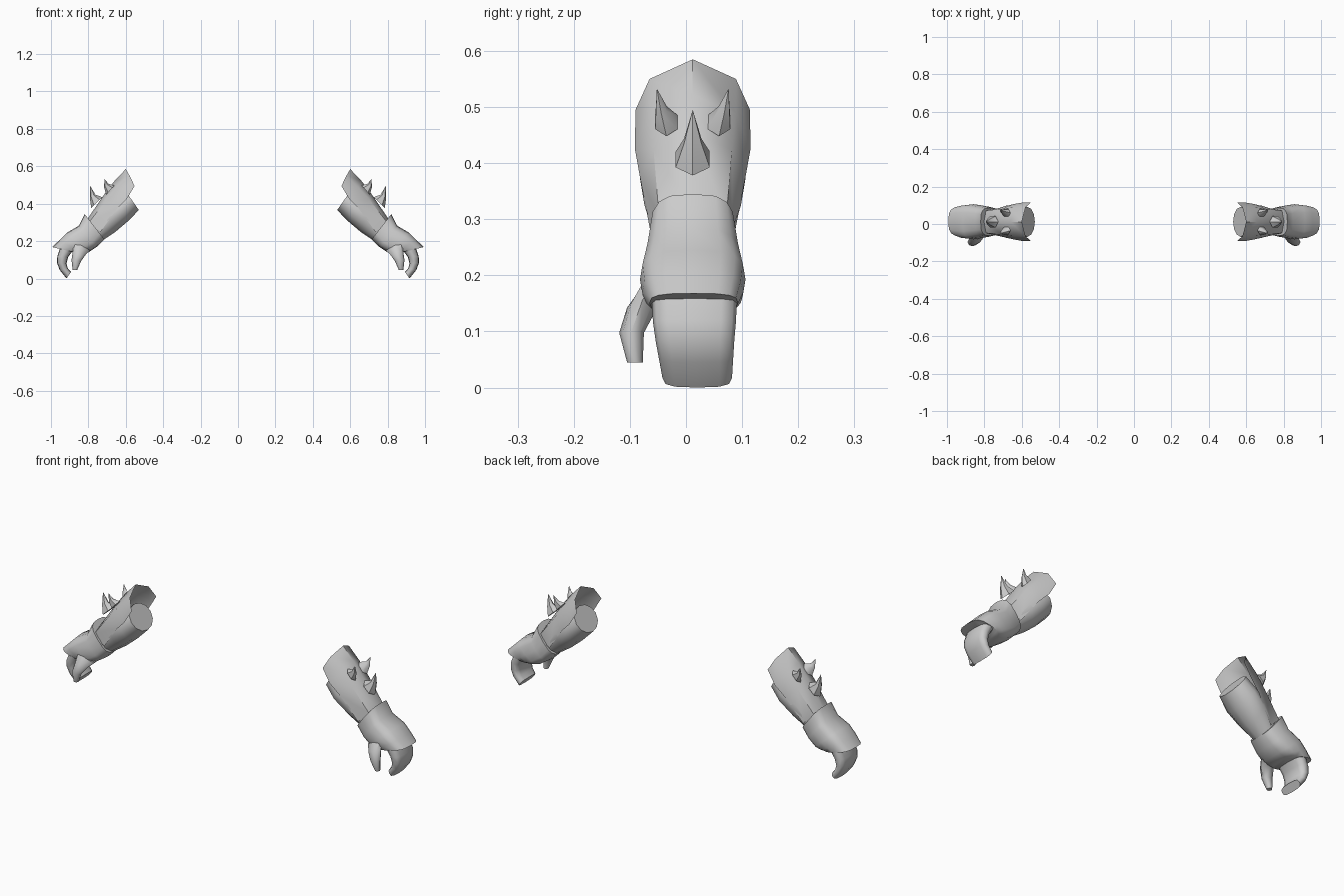
import bpy, bmesh, math

YC = 0.012  # arm centre line in depth

grey = bpy.data.materials.new("light_grey")
grey.diffuse_color = (0.6, 0.6, 0.6, 1)


def finish(name, bm, angle):
    """Turn a bmesh into a smooth object mirrored to the other arm."""
    bmesh.ops.recalc_face_normals(bm, faces=bm.faces)
    me = bpy.data.meshes.new(name)
    bm.to_mesh(me)
    bm.free()
    me.materials.append(grey)
    ob = bpy.data.objects.new(name, me)
    bpy.context.collection.objects.link(ob)
    ob.modifiers.new("other_arm", 'MIRROR').use_mirror_merge = False
    bpy.ops.object.select_all(action='DESELECT')
    ob.select_set(True)
    bpy.context.view_layer.objects.active = ob
    bpy.ops.object.shade_smooth_by_angle(angle=math.radians(angle))
    return ob


def bridge(bm, rings, closed):
    for a, b in zip(rings, rings[1:]):
        n = len(a)
        for i in range(n if closed else n - 1):
            j = (i + 1) % n
            bm.faces.new((a[i], a[j], b[j], b[i]))


def loft(name, sections, sides=12, square=1.0, angle=50):
    """Sections are (top x, top z, bottom x, bottom z, half width, centre y)."""
    bm = bmesh.new()
    rings = []
    for tx, tz, bx, bz, hy, yc in sections:
        ring = []
        for i in range(sides):
            t = 2 * math.pi * i / sides
            c, s = math.cos(t), math.sin(t)
            c = math.copysign(abs(c) ** square, c)
            s = math.copysign(abs(s) ** square, s)
            ring.append(bm.verts.new(((tx + bx) / 2 + c * (tx - bx) / 2, yc + s * hy,
                                      (tz + bz) / 2 + c * (tz - bz) / 2)))
        rings.append(ring)
    bridge(bm, rings, True)
    bm.faces.new(rings[0])
    bm.faces.new(rings[-1])
    bmesh.ops.remove_doubles(bm, verts=bm.verts, dist=0.0003)
    return finish(name, bm, angle)


# Forearm with a rounded underside
loft("forearm", [
    (0.610, 0.480, 0.530, 0.366, 0.080, YC),
    (0.650, 0.440, 0.590, 0.305, 0.094, YC),
    (0.710, 0.400, 0.655, 0.250, 0.086, YC),
    (0.770, 0.330, 0.714, 0.210, 0.066, YC),
    (0.810, 0.280, 0.757, 0.180, 0.060, YC)])

# Glove with flared cuff and overhanging knuckle edge
loft("glove", [
    (0.820, 0.345, 0.715, 0.210, 0.075, YC),
    (0.850, 0.283, 0.757, 0.168, 0.085, YC),
    (0.915, 0.245, 0.800, 0.140, 0.094, YC),
    (0.955, 0.205, 0.825, 0.134, 0.090, YC),
    (0.993, 0.168, 0.845, 0.133, 0.079, 0.014)], sides=16, square=0.65)

# Curled fingers as one mass
loft("fingers", [
    (0.950, 0.168, 0.882, 0.150, 0.076, 0.015),
    (0.966, 0.120, 0.908, 0.115, 0.074, 0.015),
    (0.968, 0.085, 0.917, 0.080, 0.070, 0.016),
    (0.953, 0.045, 0.910, 0.055, 0.066, 0.018),
    (0.917, 0.000, 0.893, 0.035, 0.062, 0.020)], sides=12, square=0.65)

# Thumb on the front side
loft("thumb", [
    (0.885, 0.205, 0.790, 0.150, 0.030, -0.050),
    (0.882, 0.155, 0.812, 0.130, 0.027, -0.078),
    (0.890, 0.100, 0.838, 0.095, 0.022, -0.097),
    (0.884, 0.045, 0.860, 0.045, 0.014, -0.091)], sides=8)

# Bracer plate: open shell, each row is ridge, shoulder and lower edge (x, z, half width)
rows = [
    ((0.600, 0.585, 0), (0.580, 0.550, 0.077), (0.553, 0.495, 0.102)),
    ((0.660, 0.522, 0), (0.642, 0.488, 0.077), (0.595, 0.425, 0.103)),
    ((0.714, 0.452, 0), (0.700, 0.425, 0.070), (0.645, 0.375, 0.094)),
    ((0.805, 0.318, 0), (0.793, 0.305, 0.060), (0.735, 0.250, 0.070))]
bm = bmesh.new()
rings = []
for ridge, shoulder, low in rows:
    arc = [(low, -1), (shoulder, -1), (ridge, 1), (shoulder, 1), (low, 1)]
    rings.append([bm.verts.new((p[0], YC + s * p[2], p[1])) for p, s in arc])
bridge(bm, rings, False)
plate = finish("bracer_plate", bm, 50)

# Curved spikes: one in the middle, one on each side
loft("middle_spike", [
    (0.725, 0.435, 0.785, 0.378, 0.035, YC),
    (0.762, 0.448, 0.792, 0.430, 0.018, YC),
    (0.790, 0.495, 0.790, 0.495, 0.0, YC)], sides=6)
for side, label in ((-1, "front"), (1, "back")):
    loft(label + "_spike", [
        (0.660, 0.498, 0.705, 0.448, 0.023, YC + side * 0.047),
        (0.692, 0.506, 0.716, 0.488, 0.011, YC + side * 0.056),
        (0.714, 0.533, 0.714, 0.533, 0.0, YC + side * 0.064)], sides=6)
